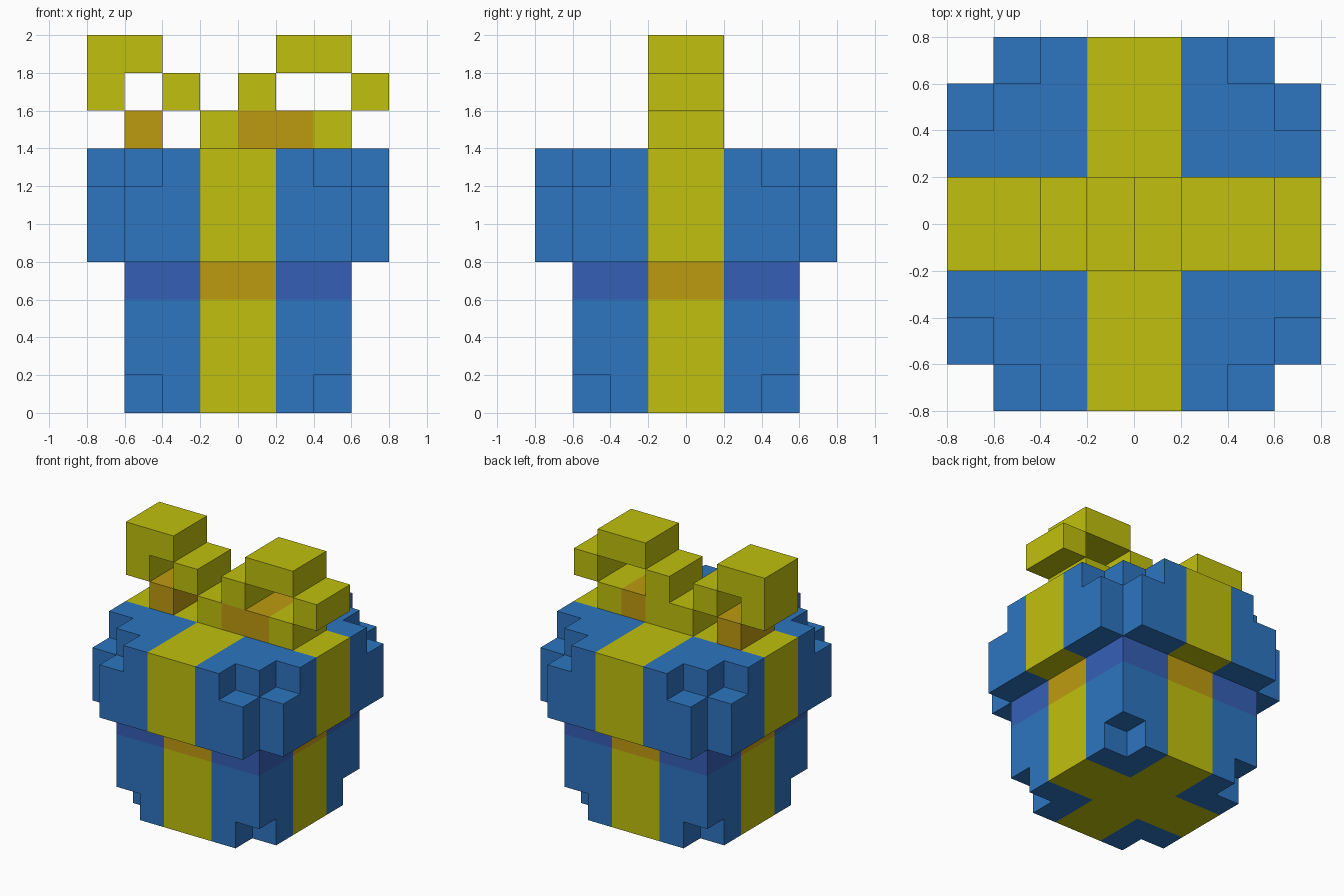
import bpy
import bmesh
from mathutils import Vector

cube = bpy.data.objects.get("Cube")
if cube:
    bpy.data.objects.remove(cube, do_unlink=True)

S = 0.2  # size of one block


def linear(c):
    c /= 255
    return c / 12.92 if c <= 0.04045 else ((c + 0.055) / 1.055) ** 2.4


def material(name, rgb):
    m = bpy.data.materials.new(name)
    col = (*[linear(c) for c in rgb], 1.0)
    m.diffuse_color = col
    m.use_nodes = True
    bsdf = next(n for n in m.node_tree.nodes if n.type == 'BSDF_PRINCIPLED')
    bsdf.inputs["Base Color"].default_value = col
    return m


blue = material("paper_blue", (45, 117, 192))
yellow = material("ribbon_yellow", (192, 192, 14))
shade_blue = material("band_indigo", (53, 95, 182))
orange = material("ribbon_orange", (190, 155, 16))

DIRS = [Vector(d) for d in ((1, 0, 0), (-1, 0, 0), (0, 1, 0),
                            (0, -1, 0), (0, 0, 1), (0, 0, -1))]


def blocks(name, cells, mats, slot):
    """Outer skin of a set of grid cells; slot(cell) picks the material."""
    cells = set(cells)
    bm = bmesh.new()
    for c in cells:
        centre = Vector(c) + Vector((0.5, 0.5, 0.5))
        for d in DIRS:
            if tuple(int(v) for v in Vector(c) + d) in cells:
                continue
            u = Vector((d.y, d.z, d.x))
            w = d.cross(u)
            corners = [centre + (d + u * a + w * b) / 2
                       for a, b in ((-1, -1), (1, -1), (1, 1), (-1, 1))]
            face = bm.faces.new([bm.verts.new(p * S) for p in corners])
            face.material_index = slot(c)
    # Weld, then merge flat areas of one colour
    bmesh.ops.remove_doubles(bm, verts=bm.verts, dist=0.001)
    bmesh.ops.dissolve_limit(bm, angle_limit=0.01, verts=bm.verts,
                             edges=bm.edges, delimit={'MATERIAL'})
    me = bpy.data.meshes.new(name)
    bm.to_mesh(me)
    bm.free()
    for m in mats:
        me.materials.append(m)
    ob = bpy.data.objects.new(name, me)
    bpy.context.collection.objects.link(ob)
    return ob


def slab(half, z0, z1, keep=lambda far, near, z: True):
    """Square slab; keep() sees each cell's larger and smaller ring number."""
    out = []
    for x in range(-half, half):
        for y in range(-half, half):
            rx, ry = (int(abs(v + 0.5)) for v in (x, y))
            for z in range(z0, z1):
                if keep(max(rx, ry), min(rx, ry), z):
                    out.append((x, y, z))
    return out


def on_ribbon(c):
    return int(c[0] in (-1, 0) or c[1] in (-1, 0))


# Box with its four bottom corners cut away
blocks("box", slab(3, 0, 3, lambda far, near, z: z > 0 or near < 2),
       [blue, yellow], on_ribbon)

# Darker band below the lid
blocks("neck_band", slab(3, 3, 4), [shade_blue, orange], on_ribbon)

# Lid with cut upright corners, stepped further on the top layer
blocks("lid", slab(4, 4, 7, lambda far, near, z:
                   far < 3 or near < (2 if z == 6 else 3)),
       [blue, yellow], on_ribbon)


# Bow loops, each row two blocks deep
def bow(name, rows, slot):
    cells = [(x, y, z) for z, xs in rows.items() for x in xs for y in (-1, 0)]
    blocks(name, cells, [yellow, orange], slot)


bow("bow_right_loop", {7: (-3, -1), 8: (-4, -2), 9: (-4, -3)},
    lambda c: int(c[2] == 7 and c[0] == -3))
bow("bow_left_loop", {7: (0, 1, 2), 8: (0, 3), 9: (1, 2)},
    lambda c: int(c[2] == 7 and (c[0] == 1 or c[:2] == (0, -1))))
